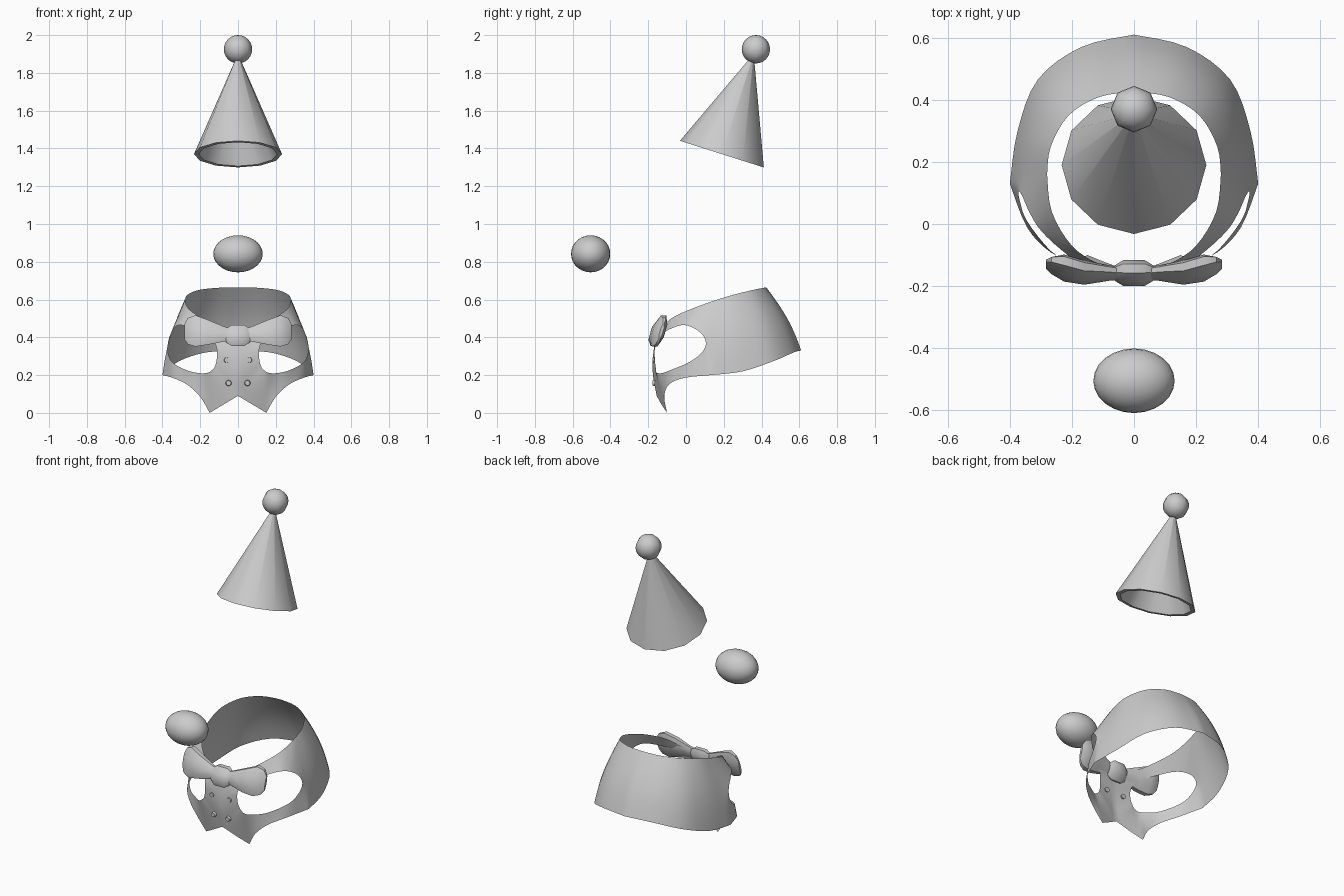
import bpy, bmesh, math
from mathutils import Vector, Matrix

if "Cube" in bpy.data.objects:
    bpy.data.objects.remove(bpy.data.objects["Cube"])


def finish(name, bm, angle=40):
    bmesh.ops.remove_doubles(bm, verts=bm.verts, dist=0.0005)
    bmesh.ops.recalc_face_normals(bm, faces=bm.faces)
    me = bpy.data.meshes.new(name)
    bm.to_mesh(me)
    bm.free()
    me.shade_smooth()
    me.set_sharp_from_angle(angle=math.radians(angle))
    ob = bpy.data.objects.new(name, me)
    bpy.context.collection.objects.link(ob)
    return ob


def mirror(ob):
    m = ob.modifiers.new("mirror", 'MIRROR')
    m.use_clip = True
    m.merge_threshold = 0.001


def add_grid(bm, rows, closed):
    vs = [[bm.verts.new(p) for p in r] for r in rows]
    n = len(rows[0])
    for a, b in zip(vs, vs[1:]):
        for i in range(n if closed else n - 1):
            j = (i + 1) % n
            bm.faces.new((a[i], a[j], b[j], b[i]))
    return vs


def loft(name, rings, caps=True, angle=40):
    bm = bmesh.new()
    vs = add_grid(bm, rings, True)
    if caps:
        bm.faces.new(vs[0])
        bm.faces.new(vs[-1])
    return finish(name, bm, angle)


def spline(keys, n, closed=False):
    """Catmull-Rom curve; the last point is left off when closed."""
    k = [Vector(p) for p in keys]
    m = len(k)
    get = (lambda i: k[i % m]) if closed else (lambda i: k[max(0, min(m - 1, i))])
    out = []
    for i in range(m if closed else m - 1):
        a, b, c, d = (get(i + j) for j in (-1, 0, 1, 2))
        for s in range(n):
            t = s / n
            out.append(0.5 * (2 * b + (c - a) * t + (2 * a - 5 * b + 4 * c - d) * t ** 2
                              + (3 * b - a - 3 * c + d) * t ** 3))
    return out if closed else out + [k[-1]]


def sphere(name, loc, size, seg, rings):
    bm = bmesh.new()
    bmesh.ops.create_uvsphere(bm, u_segments=seg, v_segments=rings, radius=1,
                              matrix=Matrix.Translation(loc) @ Matrix.Diagonal((*size, 1)))
    return finish(name, bm, 60)


# Hat: hollow twelve-sided cone, tilted back
tilt = Matrix.Translation((0, 0.19, 1.37)) @ Matrix.Rotation(math.radians(-17.6), 4, 'X')


def hat_ring(r, z):
    return [tilt @ Vector((r * math.cos(a), r * math.sin(a), z))
            for a in (math.tau * i / 12 for i in range(12))]


loft("party_hat", [hat_ring(0.003, 0.50), hat_ring(0.208, 0.0),
                   hat_ring(0.233, 0.0), hat_ring(0.003, 0.55)])
sphere("hat_pompom", (0, 0.37, 1.925), (0.075,) * 3, 8, 12)

# Nose
sphere("nose", (0, -0.505, 0.842), (0.131, 0.104, 0.098), 24, 14)

# Vest: rear half as a bulged sheet between neck and hem
N = 4
neck_back = spline([(.28, .16, .598), (.268, .25, .625), (.21, .35, .65),
                    (.11, .41, .662), (0, .425, .665)], N)
hem_back = spline([(.40, .13, .20), (.375, .30, .22), (.31, .465, .275),
                   (.17, .57, .32), (0, .61, .33)], N)


def rear(u, t):
    p = hem_back[u].lerp(neck_back[u], t)
    out = Vector((p.x, p.y - 0.15, 0)).normalized()
    return p + out * 0.02 * math.sin(math.pi * t)


columns = [[rear(u, i / (3 * N)) for i in range(3 * N + 1)] for u in range(4 * N + 1)]

# Vest: front half as rings between its outline and the armhole
outline = []
for part in (
    spline([(0, -.155, .09), (.075, -.13, .045), (.15, -.10, 0)], N),
    spline([(.15, -.10, 0), (.20, -.115, .085), (.27, -.09, .15),
            (.345, -.01, .185), (.40, .13, .20)], N),
    columns[0],
    spline([(.28, .16, .598), (.265, .04, .555), (.20, -.07, .505),
            (.11, -.13, .45), (0, -.16, .40)], N),
    spline([(0, -.16, .40), (0, -.175, .30), (0, -.175, .20), (0, -.155, .09)], N),
):
    outline += part[:-1]
armhole = spline([(.125, -.16, .24), (.14, -.16, .225), (.16, -.155, .213), (.20, -.13, .21),
                  (.27, -.085, .225), (.345, .01, .265), (.368, .075, .31), (.372, .105, .36),
                  (.36, .09, .41), (.338, .04, .45), (.305, -.015, .465), (.25, -.07, .45),
                  (.18, -.125, .42), (.13, -.15, .38), (.112, -.165, .335),
                  (.113, -.165, .28)], N, True)
bm = bmesh.new()
add_grid(bm, columns, False)
add_grid(bm, [[o.lerp(h, s / 5) for o, h in zip(outline, armhole)] for s in range(6)], True)
mirror(finish("vest", bm, 60))


# Bow tie: lofted wings and knot, leaning back
def bow_ring(x, y, z, hy, hz):
    pts = []
    for i in range(8):
        a = math.tau * (i + 0.5) / 8
        dz = hz * 1.08 * math.sin(a)
        pts.append((x, y + hy * 1.08 * math.cos(a) + 0.28 * dz, z + dz))
    return pts


wing = loft("bow_wing", [bow_ring(*r) for r in (
    (.04, -.16, .415, .018, .030), (.08, -.158, .418, .020, .042),
    (.16, -.156, .427, .032, .066), (.225, -.142, .434, .034, .083),
    (.265, -.134, .433, .020, .070), (.284, -.130, .430, .008, .040))])
mirror(wing)
loft("bow_knot", [bow_ring(*r) for r in (
    (-.063, -.158, .41, .020, .036), (-.035, -.158, .41, .035, .055),
    (.035, -.158, .41, .035, .055), (.063, -.158, .41, .020, .036))])

# Buttons: two pairs on the front panel
for name, x, z in (("button_upper", .06, .28), ("button_lower", .05, .158)):
    bm = bmesh.new()
    bmesh.ops.create_cone(bm, cap_ends=True, segments=12, radius1=.016, radius2=.013, depth=.014,
                          matrix=Matrix.Translation((x, -.17, z)) @ Matrix.Rotation(math.pi / 2, 4, 'X'))
    mirror(finish(name, bm))
